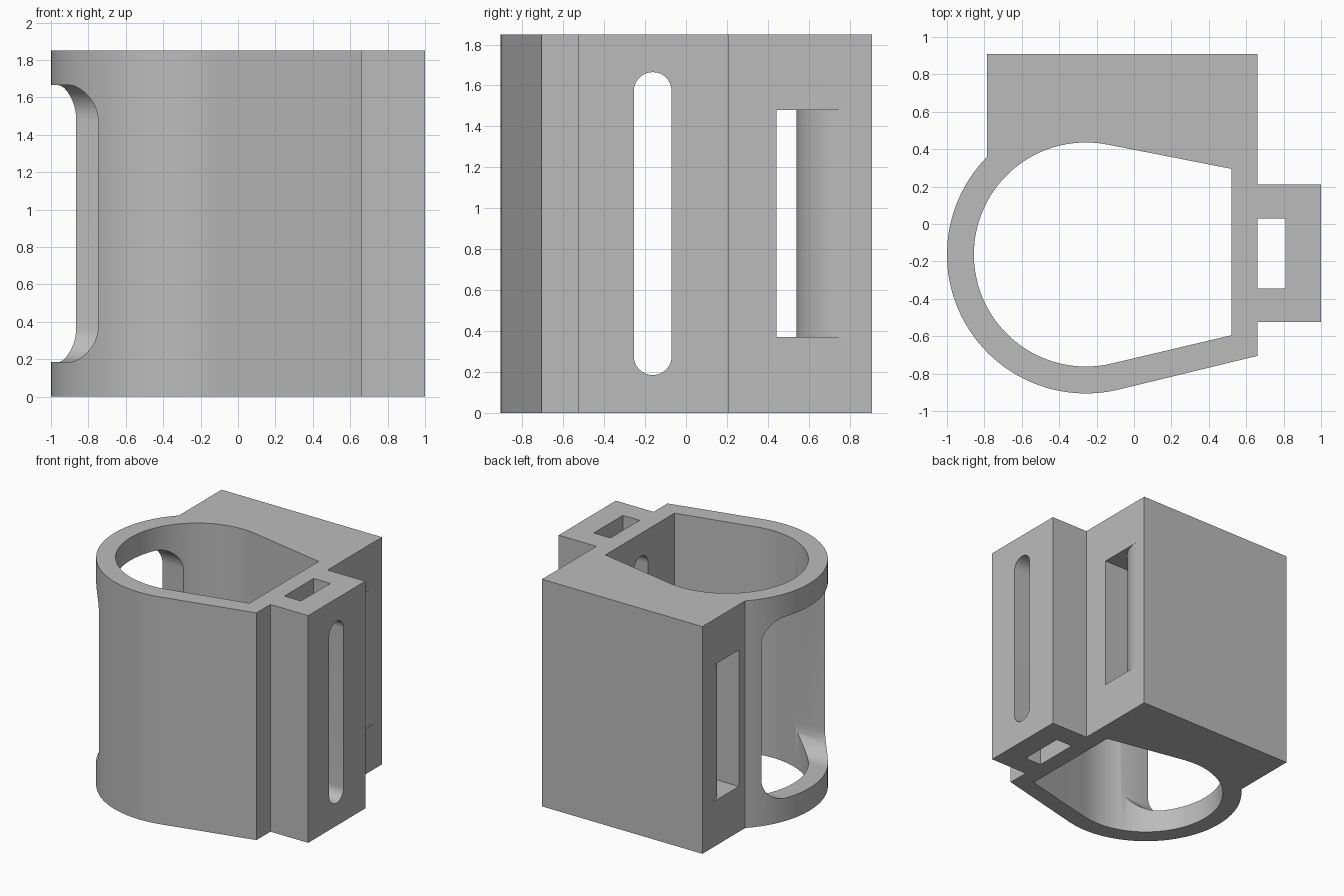
import bpy, bmesh, math

cube = bpy.data.objects.get("Cube")
if cube:
    bpy.data.objects.remove(cube, do_unlink=True)

HEIGHT = 1.85
CX, CY = -0.257, -0.163          # centre of the round end
R_OUT, R_IN = 0.743, 0.599

grey = bpy.data.materials.new("plain grey")
grey.use_nodes = True
grey.diffuse_color = (0.5, 0.5, 0.5, 1)
grey.node_tree.nodes["Principled BSDF"].inputs["Base Color"].default_value = (0.5, 0.5, 0.5, 1)


def arc(cx, cy, r, a0, a1, n):
    """Points on an arc, angles in radians."""
    angles = [a0 + (a1 - a0) * i / n for i in range(n + 1)]
    return [(cx + r * math.cos(a), cy + r * math.sin(a)) for a in angles]


def tangent_angle(point, r, side):
    """Angle on the round end where a line from the point touches it."""
    dx, dy = point[0] - CX, point[1] - CY
    return math.atan2(dy, dx) + side * math.acos(r / math.hypot(dx, dy))


def rounded_rect(y0, y1, z0, z1, r, n=12):
    corners = [(y1 - r, z1 - r), (y0 + r, z1 - r), (y0 + r, z0 + r), (y1 - r, z0 + r)]
    pts = []
    for i, (y, z) in enumerate(corners):
        pts += arc(y, z, r, i * math.pi / 2, (i + 1) * math.pi / 2, n)
    return pts


def rect(x0, x1, y0, y1):
    return [(x0, y0), (x1, y0), (x1, y1), (x0, y1)]


def prism(name, pts, lo, hi, axis="z"):
    """Extrude a flat outline along z (outline in x, y) or x (outline in y, z)."""
    bm = bmesh.new()
    place = (lambda p: (p[0], p[1], lo)) if axis == "z" else (lambda p: (lo, p[0], p[1]))
    face = bm.faces.new([bm.verts.new(place(p)) for p in pts])
    ext = bmesh.ops.extrude_face_region(bm, geom=[face])
    move = (0, 0, hi - lo) if axis == "z" else (hi - lo, 0, 0)
    bmesh.ops.translate(bm, vec=move, verts=[v for v in ext["geom"] if isinstance(v, bmesh.types.BMVert)])
    bmesh.ops.remove_doubles(bm, verts=bm.verts, dist=0.0001)
    bmesh.ops.recalc_face_normals(bm, faces=bm.faces)
    mesh = bpy.data.meshes.new(name)
    bm.to_mesh(mesh)
    bm.free()
    mesh.materials.append(grey)
    obj = bpy.data.objects.new(name, mesh)
    bpy.context.collection.objects.link(obj)
    return obj


# Body: round end, square back block and side lug in one outline
front_corner = (0.66, -0.705)
block_left = -0.785
outline = [front_corner, (0.66, -0.525), (1, -0.525), (1, 0.21), (0.66, 0.21), (0.66, 0.91), (block_left, 0.91)]
outline += arc(CX, CY, R_OUT, math.acos((block_left - CX) / R_OUT),
               2 * math.pi + tangent_angle(front_corner, R_OUT, -1), 48)
body = prism("holder_body", outline, 0, HEIGHT)

# Main pocket: round end tapering to a flat wall
low, high = (0.52, -0.595), (0.52, 0.295)
pocket = [low, high] + arc(CX, CY, R_IN, tangent_angle(high, R_IN, 1),
                           2 * math.pi + tangent_angle(low, R_IN, -1), 64)

# Strap channel through the back block, flared at both mouths
flare = 0.265
channel = [(block_left - 0.1, 0.442), (0.76, 0.442), (0.76, 0.805)]
channel += arc(0.66 - flare, 0.805, flare, 0, -math.pi / 2, 16)
channel += arc(block_left + flare, 0.805, flare, -math.pi / 2, -math.pi, 16)
channel += [(block_left - 0.1, 0.805)]

cutters = [
    prism("pocket_cutter", pocket, -0.1, HEIGHT + 0.1),
    prism("channel_cutter", channel, 0.37, 1.48),
    prism("lug_slot_cutter", rect(0.66, 0.81, -0.345, 0.03), -0.1, HEIGHT + 0.1),
    prism("long_slot_cutter", rounded_rect(-0.255, -0.07, 0.185, 1.665, 0.0925), 0.3, 1.1, "x"),
    prism("side_opening_cutter", rounded_rect(-0.72, 0.264, 0.185, 1.665, 0.185), -1.2, -0.26, "x"),
]

bpy.ops.object.select_all(action="DESELECT")
bpy.context.view_layer.objects.active = body
body.select_set(True)
for cutter in cutters:
    cutter.hide_render = True
    mod = body.modifiers.new(cutter.name, "BOOLEAN")
    mod.operation = "DIFFERENCE"
    mod.solver = "EXACT"
    mod.object = cutter
    bpy.ops.object.modifier_apply(modifier=mod.name)
for cutter in cutters:
    bpy.data.objects.remove(cutter, do_unlink=True)

bpy.ops.object.shade_smooth_by_angle(angle=math.radians(30))
